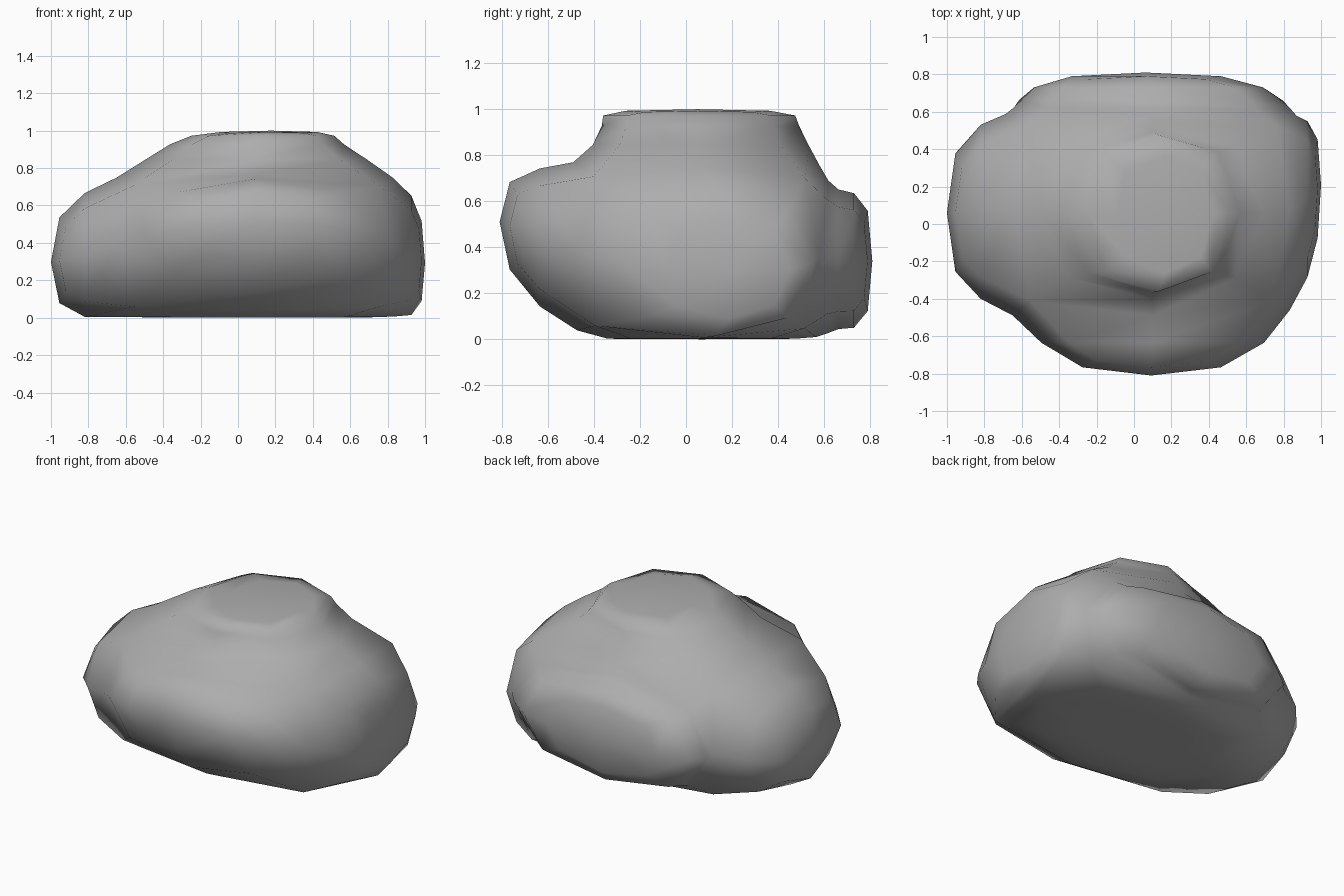
import bpy, bmesh

if "Cube" in bpy.data.objects:
    bpy.data.objects.remove(bpy.data.objects["Cube"])

bm = bmesh.new()

# Core block: one control point per corner, keyed by its three sides
core = {}
for i, x in enumerate((-.64, .855)):
    for j, y in enumerate((-.46, (.60, .575)[i])):
        for k, z in enumerate((.005, (.745, .74)[j])):
            core[i, j, k] = bm.verts.new((x, y, z))

# Bulges: axis, side, then loops of (depth, u range, v range) pushed out of that face
bulges = [
    (0, 0, [(-1.0, (-.34, .46), (.005, .59))]),                 # left
    (0, 1, [(1.0, (-.11, .525), (.025, .56))]),                 # right
    (1, 0, [(-.81, (-.35, .535), (.28, .74))]),                 # front
    (1, 1, [(.65, (-.64, .825), (.05, .64)),
            (.81, (-.43, .555), (.05, .63))]),                  # back
    (2, 0, [(.0, (-.40, .60), (-.22, .36))]),                   # underside
    (2, 1, [(.945, (-.355, .53), (-.35, .48)),
            (1.0, (-.145, .50), (-.37, .47))]),                 # crown
]
CORNERS = ((0, 0), (1, 0), (1, 1), (0, 1))


def insert(pair, axis, value):
    out = list(pair)
    out.insert(axis, value)
    return tuple(out)


for axis, side, loops in bulges:
    last = [core[insert(c, axis, side)] for c in CORNERS]
    for depth, us, vs in loops:
        ring = [bm.verts.new(insert((us[a], vs[b]), axis, depth)) for a, b in CORNERS]
        for i in range(4):
            j = (i + 1) % 4
            bm.faces.new((last[i], last[j], ring[j], ring[i]))
        last = ring
    bm.faces.new(last)

bmesh.ops.recalc_face_normals(bm, faces=bm.faces)
for f in bm.faces:
    f.smooth = True
mesh = bpy.data.meshes.new("boulder")
bm.to_mesh(mesh)
bm.free()
rock = bpy.data.objects.new("boulder", mesh)
bpy.context.collection.objects.link(rock)

# Round the cage once
sub = rock.modifiers.new("round", 'SUBSURF')
sub.levels = sub.render_levels = 1
sub.use_limit_surface = False

# Dark grey stone
stone = bpy.data.materials.new("stone")
stone.diffuse_color = (.42, .42, .42, 1)
stone.use_nodes = True
stone.node_tree.nodes["Principled BSDF"].inputs["Base Color"].default_value = stone.diffuse_color
mesh.materials.append(stone)
